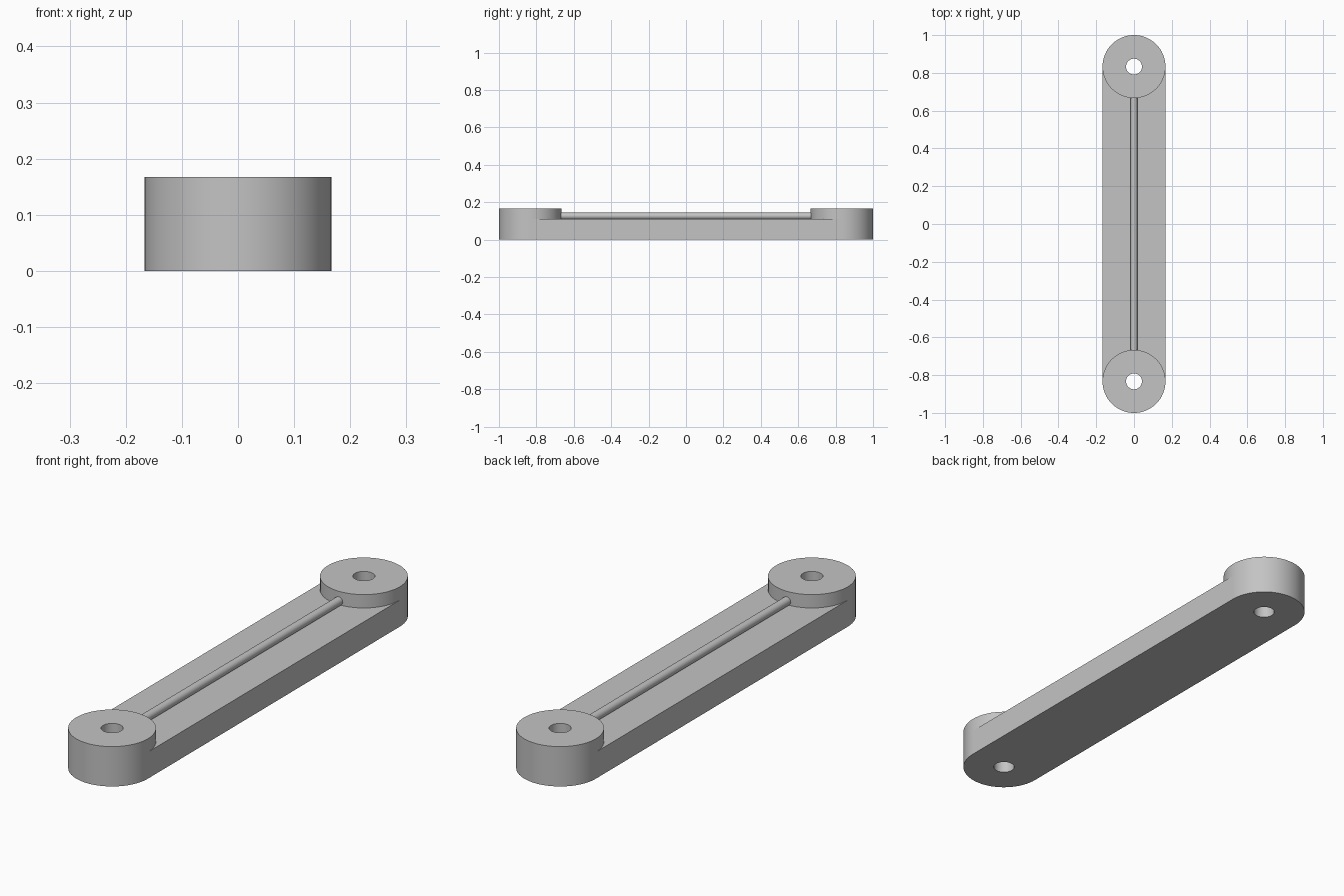
import bpy, bmesh
from math import pi, sin, cos, radians
from mathutils import Matrix

if "Cube" in bpy.data.objects:
    bpy.data.objects.remove(bpy.data.objects["Cube"])

RADIUS, HOLE = 0.1667, 0.042
CENTRE = 1 - RADIUS
BOSS_HEIGHT, WEB_HEIGHT = 0.167, 0.111
SEGMENTS = 64

grey = bpy.data.materials.new("plain grey")
grey.use_nodes = True
grey.diffuse_color = (0.55, 0.55, 0.55, 1)
grey.node_tree.nodes["Principled BSDF"].inputs["Base Color"].default_value = grey.diffuse_color


def add_part(name, bm, location=(0, 0, 0)):
    """Turn a bmesh into a smooth-shaded object with sharp edges kept."""
    bmesh.ops.recalc_face_normals(bm, faces=bm.faces)
    mesh = bpy.data.meshes.new(name)
    bm.to_mesh(mesh)
    bm.free()
    mesh.materials.append(grey)
    obj = bpy.data.objects.new(name, mesh)
    obj.location = location
    bpy.context.collection.objects.link(obj)
    bpy.ops.object.select_all(action="DESELECT")
    obj.select_set(True)
    bpy.context.view_layer.objects.active = obj
    bpy.ops.object.shade_smooth_by_angle(angle=radians(30))
    return obj


def make_boss(name, y):
    """Round end with a through hole: a rectangular section swept in a circle."""
    bm = bmesh.new()
    section = [(HOLE, 0), (RADIUS, 0), (RADIUS, BOSS_HEIGHT), (HOLE, BOSS_HEIGHT)]
    rings = []
    for i in range(SEGMENTS):
        a = 2 * pi * i / SEGMENTS
        rings.append([bm.verts.new((r * cos(a), r * sin(a), z)) for r, z in section])
    for i, ring in enumerate(rings):
        after = rings[(i + 1) % SEGMENTS]
        for k in range(4):
            n = (k + 1) % 4
            bm.faces.new((ring[k], after[k], after[n], ring[n]))
    add_part(name, bm, (0, y, 0))


# Round bosses at both ends
make_boss("front_boss", -CENTRE)
make_boss("back_boss", CENTRE)

# Flat web, its ends hollowed to fit around the bosses
bm = bmesh.new()
half = SEGMENTS // 2
arc = [(RADIUS * cos(pi * i / half), RADIUS * sin(pi * i / half) - CENTRE)
       for i in range(half + 1)]
outline = arc + [(-x, -y) for x, y in arc]
base = bm.faces.new([bm.verts.new((x, y, 0)) for x, y in outline])
top = bmesh.ops.extrude_face_region(bm, geom=[base], use_keep_orig=True)["geom"]
bmesh.ops.translate(bm, vec=(0, 0, WEB_HEIGHT),
                    verts=[v for v in top if isinstance(v, bmesh.types.BMVert)])
add_part("web", bm)

# Thin round rod lying along the web
bm = bmesh.new()
bmesh.ops.create_cone(bm, cap_ends=True, segments=32, radius1=0.018, radius2=0.018,
                      depth=1.44, matrix=Matrix.Rotation(pi / 2, 4, "X"))
add_part("centre_rod", bm, (0, 0, 0.126))
